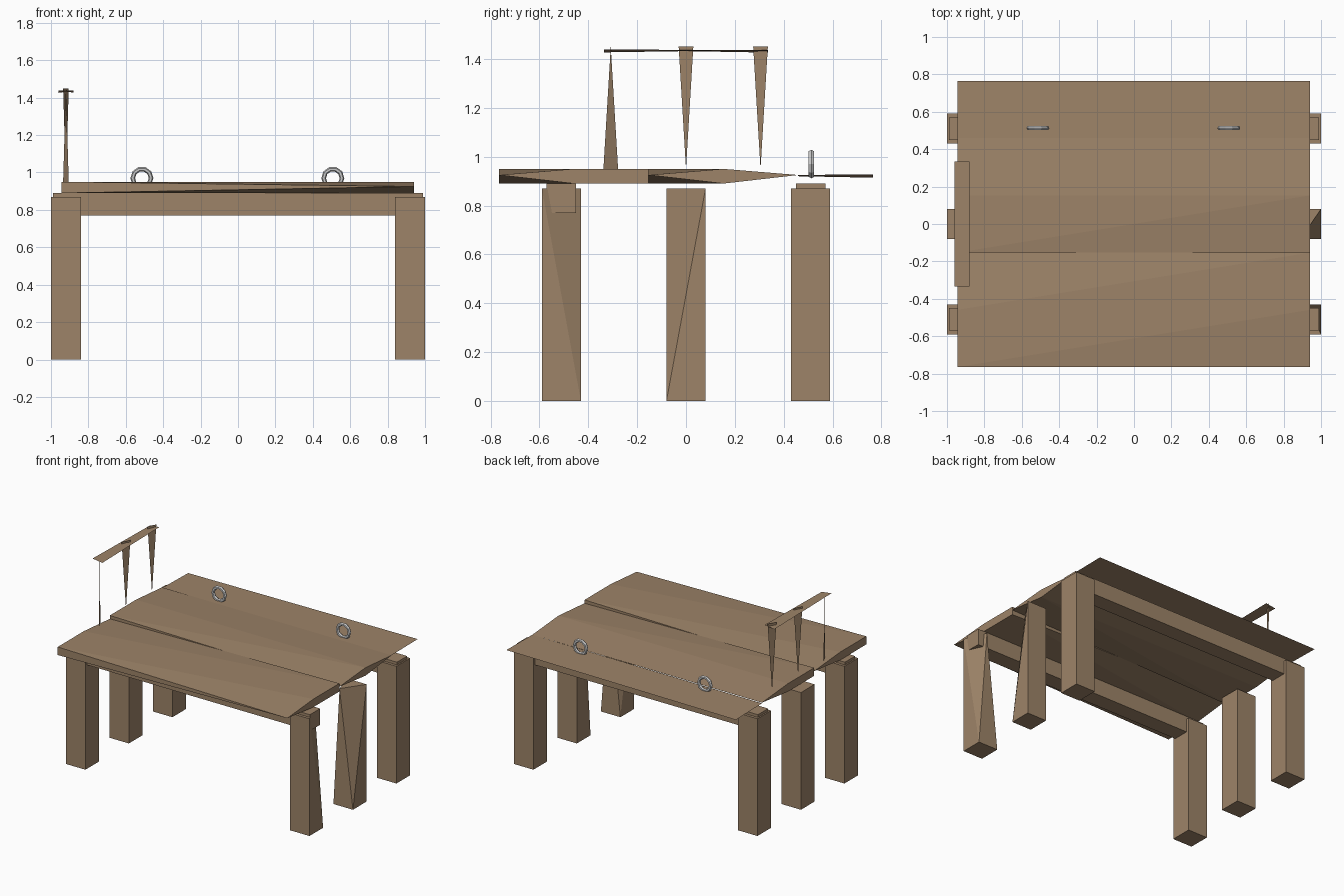
import bpy, bmesh, math

if "Cube" in bpy.data.objects:
    bpy.data.objects.remove(bpy.data.objects["Cube"])

wood = bpy.data.materials.new("weathered_wood")
wood.diffuse_color = (0.34, 0.23, 0.14, 1)
wood.use_nodes = True
wood.node_tree.nodes["Principled BSDF"].inputs["Base Color"].default_value = wood.diffuse_color


def finish(name, bm, mat=None):
    me = bpy.data.meshes.new(name)
    bm.to_mesh(me)
    bm.free()
    ob = bpy.data.objects.new(name, me)
    bpy.context.collection.objects.link(ob)
    if mat:
        me.materials.append(mat)
    return ob


def block(name, x, y, z, moved={}):
    """Box between ranges; moved maps a corner (i, j, k) to a new position."""
    bm = bmesh.new()
    pts = {moved.get((i, j, k), (x[i], y[j], z[k]))
           for i in (0, 1) for j in (0, 1) for k in (0, 1)}
    for p in sorted(pts):
        bm.verts.new(p)
    bmesh.ops.convex_hull(bm, input=bm.verts[:])
    bmesh.ops.dissolve_limit(bm, angle_limit=0.001, verts=bm.verts[:], edges=bm.edges[:])
    bmesh.ops.recalc_face_normals(bm, faces=bm.faces[:])
    return finish(name, bm, wood)


def sheet(name, pts):
    bm = bmesh.new()
    bm.faces.new([bm.verts.new(p) for p in pts])
    return finish(name, bm, wood)


# Square posts, two of them with a pinched top corner
for j, (row, y) in enumerate((("front", -0.51), ("middle", 0), ("back", 0.51))):
    for side, x in (("left", (-1, -0.84)), ("right", (0.84, 1))):
        moved = {}
        if side == "right" and row == "front":
            p = (0.93, -0.43, 0.87)
            moved = {(0, 1, 1): p, (1, 1, 1): p}
        if side == "right" and row == "middle":
            p = (0.89, -0.08, 0.87)
            moved = {(0, 0, 1): p, (1, 0, 1): p}
        block(f"{row}_{side}_post", x, (y - 0.08, y + 0.08), (0, 0.87), moved)

# Beams along the front and back rows
for row, y in (("front", -0.51), ("back", 0.51)):
    block(f"{row}_beam", (-0.99, 0.99), (y - 0.06, y + 0.06), (0.77, 0.89))

# Deck planks with worn corners pinched to a thin edge
X, Z = (-0.945, 0.94), (0.89, 0.95)
Y = [-0.765, -0.459, -0.153, 0.153, 0.459, 0.765]
worn = [[(1, 0)], [(0, 1)], [(1, 0)], [(0, 1), (1, 1)]]
for n, corners in enumerate(worn):
    y = (Y[n], Y[n + 1])
    moved = {(i, j, k): (X[i], y[j], 0.925) for i, j in corners for k in (0, 1)}
    block(f"deck_plank_{n + 1}", X, y, Z, moved)
sheet("deck_plank_5", [(X[0], Y[4], 0.92), (X[1], Y[4], 0.925),
                       (X[1], Y[5], 0.928), (X[0], Y[5], 0.914)])

# Side railing: thin wedge uprights and a slightly twisted rail
for n, (y, wide, tip) in enumerate(((-0.308, 0.95, 1.45), (0, 1.45, 0.95), (0.305, 1.45, 0.95))):
    s = -1 if n == 0 else 1
    sheet(f"rail_upright_{n + 1}", [(-0.92 - s * 0.015, y - 0.03, wide),
                                    (-0.92 + s * 0.015, y + 0.03, wide), (-0.92, y, tip)])
sheet("top_rail", [(-0.96, -0.335, 1.438), (-0.88, -0.335, 1.427),
                   (-0.88, 0.335, 1.437), (-0.96, 0.335, 1.426)])

# Metal mooring rings
for side, x in (("left", -0.514), ("right", 0.507)):
    bpy.ops.mesh.primitive_torus_add(location=(x, 0.513, 0.97), rotation=(math.pi / 2, 0, 0),
                                     major_segments=10, minor_segments=6,
                                     major_radius=0.049, minor_radius=0.0125)
    bpy.context.object.name = f"{side}_mooring_ring"
